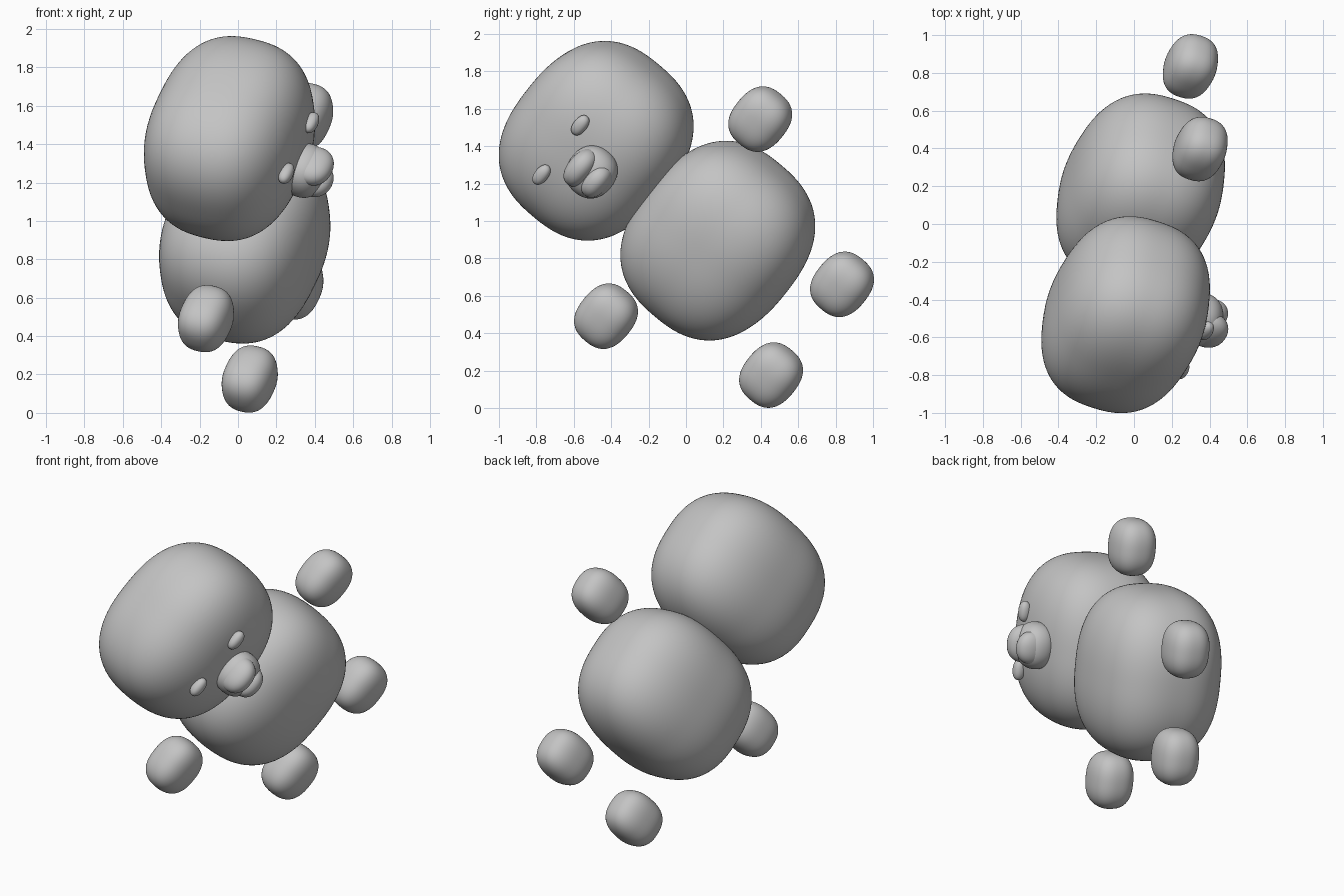
import bpy
import bmesh
from mathutils import Matrix, Vector

if "Cube" in bpy.data.objects:
    bpy.data.objects.remove(bpy.data.objects["Cube"])

GREY = (0.55, 0.55, 0.55, 1)
grey = bpy.data.materials.new("light_grey")
grey.use_nodes = True
grey.diffuse_color = GREY
grey.node_tree.nodes["Principled BSDF"].inputs["Base Color"].default_value = GREY

# Pose of the tumbling figure: local x is its side, -y its front, z its up
side = Vector((0.36, 0.575, 0.735)).normalized()
up = Vector((-0.085, -0.755, 0.65))
up = (up - side * up.dot(side)).normalized()
back = up.cross(side)
pose = Matrix((side, back, up)).transposed().to_4x4()
body_at = Matrix.Translation((0.035, 0.17, 0.895)) @ pose


def blob(name, centre, radii, power=2.5, cuts=24):
    """Rounded box: a cube grid pushed out to a superellipsoid."""
    bm = bmesh.new()
    bmesh.ops.create_cube(bm, size=2)
    bmesh.ops.subdivide_edges(bm, edges=bm.edges[:], cuts=cuts, use_grid_fill=True)
    for v in bm.verts:
        reach = sum(abs(c) ** power for c in v.co) ** (1 / power)
        v.co = Vector([c / reach * r for c, r in zip(v.co, radii)])
    for f in bm.faces:
        f.smooth = True
    mesh = bpy.data.meshes.new(name)
    bm.to_mesh(mesh)
    bm.free()
    mesh.materials.append(grey)
    obj = bpy.data.objects.new(name, mesh)
    obj.matrix_world = body_at @ Matrix.Translation(centre)
    bpy.context.collection.objects.link(obj)


# Body and head share one shape, limbs are small copies of it
trunk = Vector((0.525, 0.402, 0.457))
limb = trunk * 0.328
blob("body", (0, 0, 0), trunk)
blob("head", (-0.01, 0, 0.845), trunk)

for label, s in (("left", 1), ("right", -1)):
    blob(label + "_arm", (s * 0.717 + 0.004, -0.08, 0.215), limb, cuts=14)
    blob(label + "_leg", (s * 0.33 - 0.025, -0.1, -0.68), limb, cuts=14)
    blob(label + "_eye", (s * 0.18 - 0.025, -0.402, 0.925), (0.063, 0.036, 0.037), 2.2, 10)

# Beak: a round base with two plump halves meeting in a crease
blob("beak_base", (-0.005, -0.41, 0.722), (0.142, 0.115, 0.133), 2.2, 14)
blob("upper_beak", (-0.005, -0.46, 0.775), (0.115, 0.105, 0.07), 2.2, 14)
blob("lower_beak", (-0.005, -0.46, 0.665), (0.1, 0.095, 0.065), 2.2, 14)
